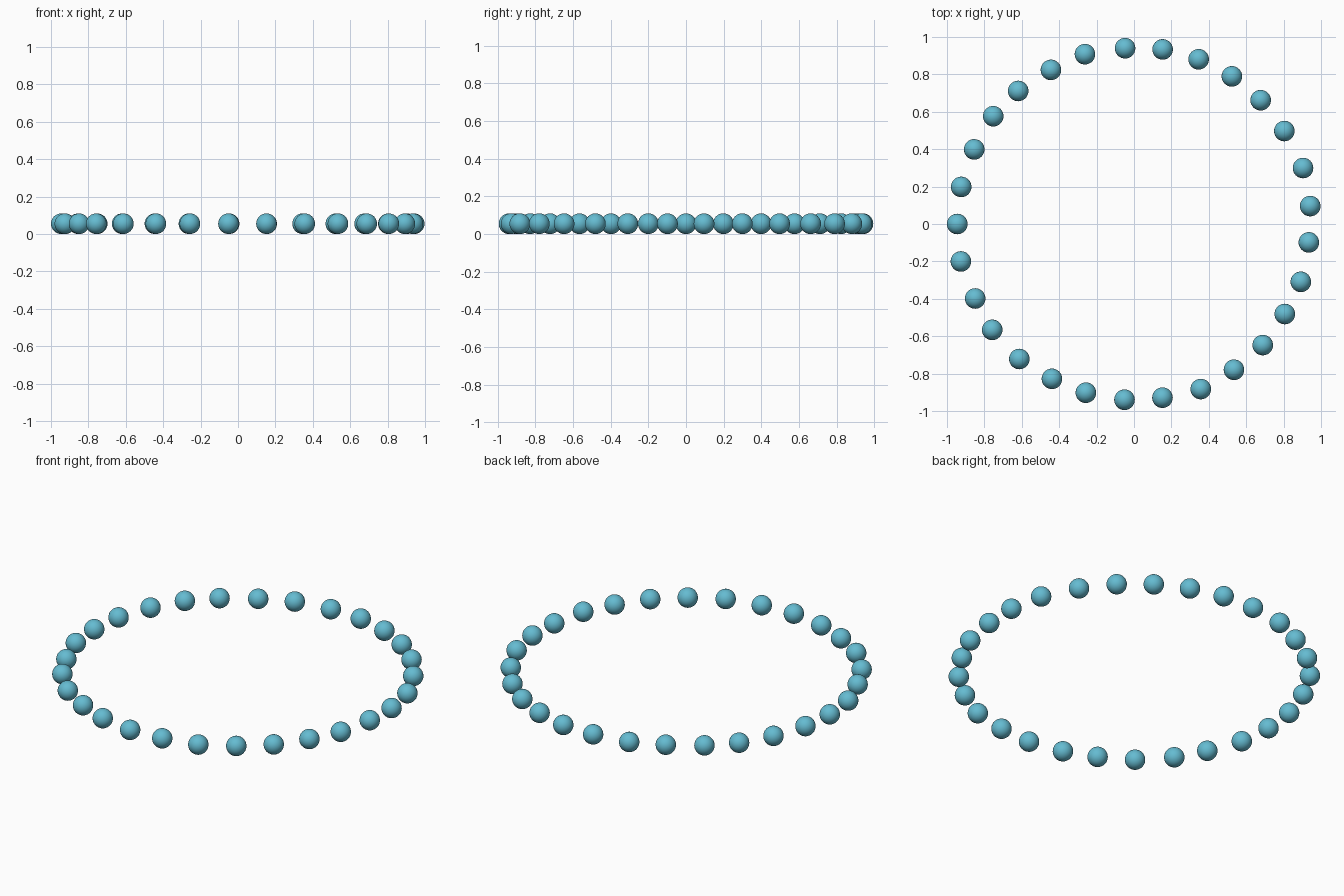
import bpy
import bmesh
from math import cos, sin, radians

default_cube = bpy.data.objects.get("Cube")
if default_cube:
    bpy.data.objects.remove(default_cube, do_unlink=True)

BEAD_RADIUS = 0.055
RING_RADIUS = 0.945

# Hand-strung irregularity: angle nudge in tenths of a degree for each bead
angle_nudges = [0, -3, 2, 2, -7, -4, -6, 2, 0, -3, -6, -9, -7, 3, 4,
                -2, 5, -2, -2, -3, -3, 0, 0, 4, 0, 0, 5, -3, 2]
# Radial nudge in thousandths of a unit for each bead
radius_nudges = [0, 0, -2, 3, -2, -9, 0, -4, 1, 1, 2, 2, 0, 7, 2,
                 -5, -1, -6, 0, 0, 7, -4, -4, -7, -8, 2, 1, -7, 2]
bead_count = len(angle_nudges)


def make_material(name, colour):
    material = bpy.data.materials.new(name)
    material.use_nodes = True
    material.diffuse_color = colour
    shader = material.node_tree.nodes["Principled BSDF"]
    shader.inputs["Base Color"].default_value = colour
    return material


# One smooth bead mesh shared by the whole ring
bead_mesh = bpy.data.meshes.new("bead")
bm = bmesh.new()
bmesh.ops.create_uvsphere(bm, u_segments=32, v_segments=20, radius=BEAD_RADIUS)
for face in bm.faces:
    face.smooth = True
bm.to_mesh(bead_mesh)
bm.free()
bead_mesh.materials.append(make_material("turquoise", (0.13, 0.50, 0.64, 1)))

# Ring of beads, clockwise from the right-hand side of the model
for index, (turn, push) in enumerate(zip(angle_nudges, radius_nudges)):
    angle = radians(180 - index * 360 / bead_count - turn / 10)
    distance = RING_RADIUS + push / 1000
    bead = bpy.data.objects.new(f"bead_{index + 1}", bead_mesh)
    bead.location = (distance * cos(angle), distance * sin(angle), BEAD_RADIUS)
    bpy.context.collection.objects.link(bead)
